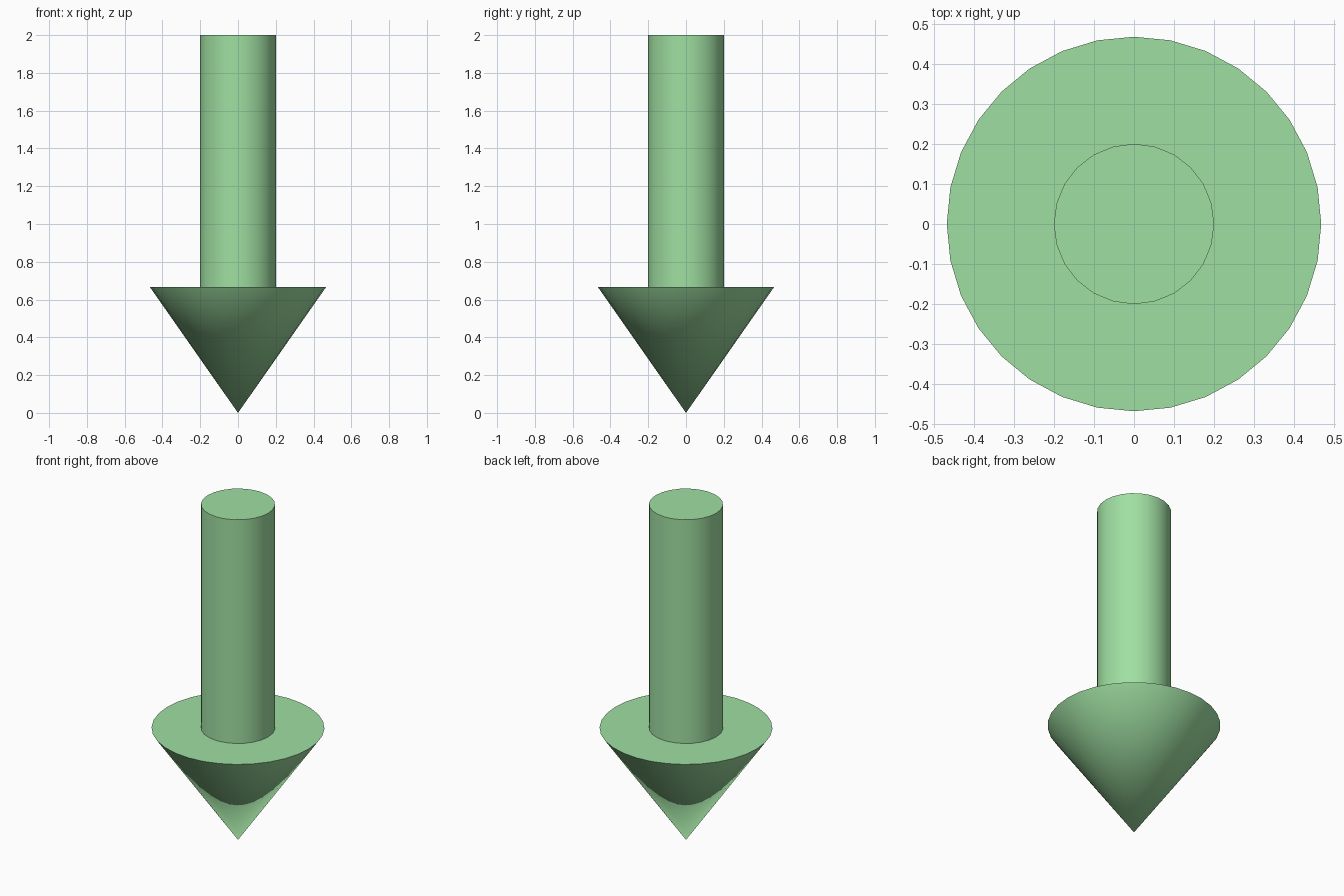
import bpy
import math

if "Cube" in bpy.data.objects:
    bpy.data.objects.remove(bpy.data.objects["Cube"])

HEAD_TOP = 0.667
TOTAL = 2.0

green = bpy.data.materials.new("green")
green.diffuse_color = (0.35, 0.74, 0.36, 1.0)
green.use_nodes = True
green.node_tree.nodes["Principled BSDF"].inputs["Base Color"].default_value = green.diffuse_color


def finish(name):
    obj = bpy.context.object
    obj.name = name
    obj.data.materials.append(green)
    bpy.ops.object.shade_smooth_by_angle(angle=math.radians(40))
    return obj


# Arrow head: cone with its point on the ground
bpy.ops.mesh.primitive_cone_add(vertices=32, radius1=0, radius2=0.467,
                                depth=HEAD_TOP, location=(0, 0, HEAD_TOP / 2))
finish("arrow_head")

# Shaft: cylinder rising from the flat back of the head, sunk in slightly
bottom = HEAD_TOP - 0.01
bpy.ops.mesh.primitive_cylinder_add(vertices=24, radius=0.2, depth=TOTAL - bottom,
                                    location=(0, 0, (TOTAL + bottom) / 2))
finish("arrow_shaft")
